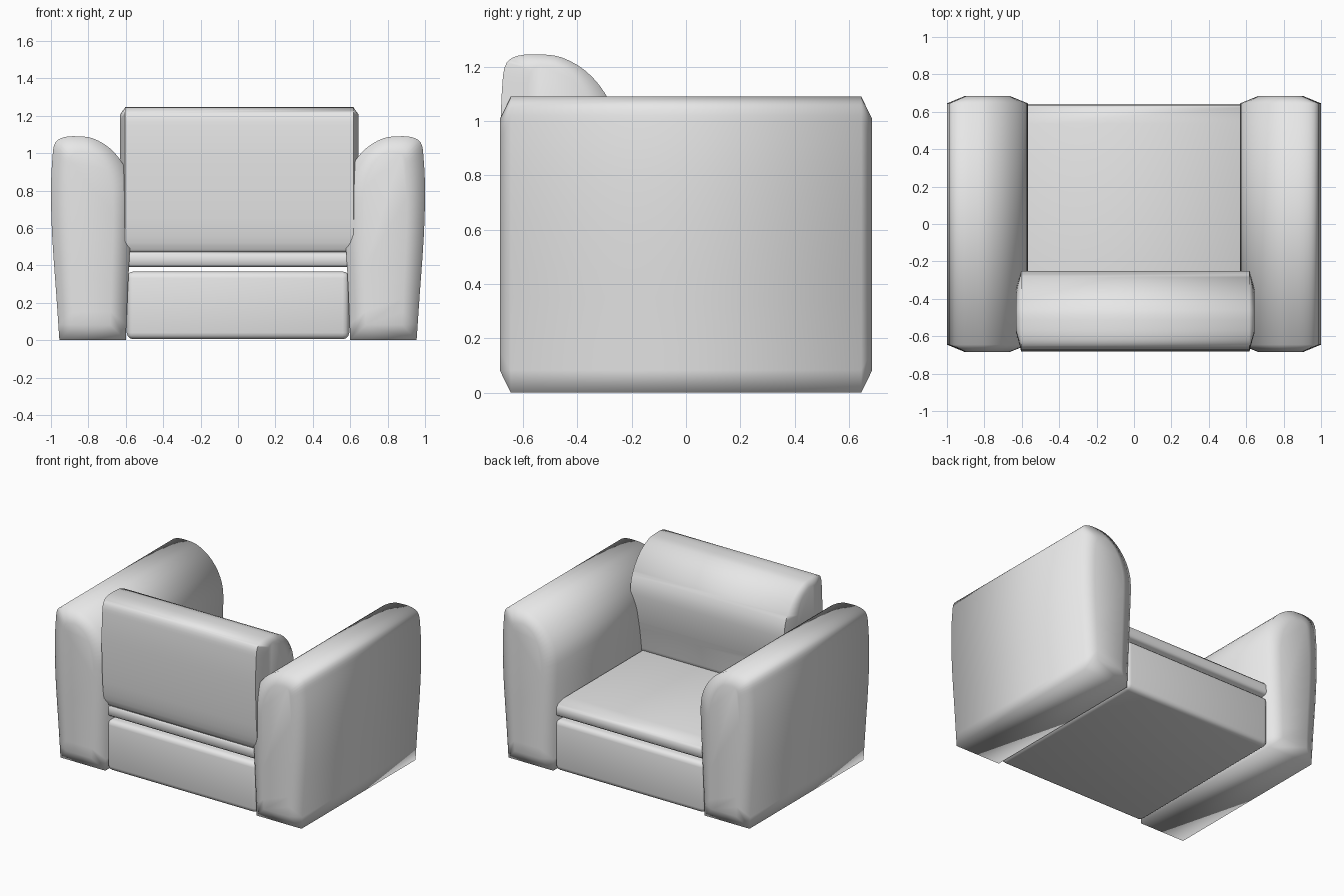
import bpy
import bmesh
import math
from mathutils import Vector
from mathutils.geometry import interpolate_bezier

if "Cube" in bpy.data.objects:
    bpy.data.objects.remove(bpy.data.objects["Cube"], do_unlink=True)

fabric = bpy.data.materials.new("grey_upholstery")
fabric.use_nodes = True
grey = (0.8, 0.8, 0.8, 1)
fabric.diffuse_color = grey
fabric.node_tree.nodes["Principled BSDF"].inputs["Base Color"].default_value = grey


def finish(bm, name, angle):
    """Turn a bmesh into a smooth shaded, upholstered object."""
    bmesh.ops.recalc_face_normals(bm, faces=bm.faces)
    mesh = bpy.data.meshes.new(name)
    bm.to_mesh(mesh)
    bm.free()
    mesh.materials.append(fabric)
    obj = bpy.data.objects.new(name, mesh)
    bpy.context.collection.objects.link(obj)
    bpy.ops.object.select_all(action='DESELECT')
    obj.select_set(True)
    bpy.context.view_layer.objects.active = obj
    bpy.ops.object.shade_smooth_by_angle(angle=math.radians(angle))
    return obj


def rounded(points, steps=3):
    """Smooth an open outline through its points."""
    pts = [Vector((u, v, 0)) for u, v in points]
    result = []
    for i in range(len(pts) - 1):
        a, b = pts[i], pts[i + 1]
        before, after = pts[max(i - 1, 0)], pts[min(i + 2, len(pts) - 1)]
        # handles are limited by the segment length to avoid overshoot
        ta = (b - before).normalized() * (b - a).length / 3
        tb = (after - a).normalized() * (b - a).length / 3
        curve = interpolate_bezier(a, a + ta, b - tb, b, steps + 1)
        result += curve[:-1]
    result.append(pts[-1])
    return [(p.x, p.y) for p in result]


def padded_panel(name, outline, half_body, half_full, shrink, place):
    """Extrude an outline and taper both ends to a smaller face."""
    cu = (min(p[0] for p in outline) + max(p[0] for p in outline)) / 2
    cv = (min(p[1] for p in outline) + max(p[1] for p in outline)) / 2
    su, sv = shrink
    bm = bmesh.new()
    rings = []
    for depth, fu, fv in ((-half_full, su, sv), (-half_body, 1, 1),
                          (half_body, 1, 1), (half_full, su, sv)):
        rings.append([bm.verts.new(place(cu + (u - cu) * fu, cv + (v - cv) * fv, depth))
                      for u, v in outline])
    for low, high in zip(rings, rings[1:]):
        for i in range(len(low)):
            j = (i + 1) % len(low)
            bm.faces.new((low[i], low[j], high[j], high[i]))
    bm.faces.new(rings[0])
    bm.faces.new(rings[-1])
    return finish(bm, name, 72)


def padded_box(name, half_x, half_y, bottom, top, bevel):
    """Box with softly rounded edges."""
    bm = bmesh.new()
    bmesh.ops.create_cube(bm, size=1)
    for v in bm.verts:
        v.co = (v.co.x * half_x * 2, v.co.y * half_y * 2,
                bottom + (v.co.z + 0.5) * (top - bottom))
    bmesh.ops.bevel(bm, geom=bm.edges[:], offset=bevel, segments=3,
                    profile=0.5, affect='EDGES')
    return finish(bm, name, 60)


# Armrests: upright outer side, top rolled towards the seat
arm_outline = rounded([
    (0.955, 0), (0.972, 0.25), (0.993, 0.55), (1.0, 0.8), (0.99, 1.0),
    (0.975, 1.06), (0.93, 1.085), (0.86, 1.09), (0.78, 1.08), (0.69, 1.03),
    (0.62, 0.95), (0.58, 0.86), (0.568, 0.77), (0.575, 0.55), (0.59, 0.25),
    (0.6, 0)])
for side, sign in (("left", 1), ("right", -1)):
    padded_panel(side + "_armrest", arm_outline, 0.645, 0.685, (0.55, 0.85),
                 lambda u, v, d: (sign * u, d, v))

# Backrest: the same roll, resting on the cushion
back_outline = rounded([
    (-0.635, 0.47), (-0.655, 0.52), (-0.672, 0.65), (-0.682, 0.95),
    (-0.675, 1.15), (-0.66, 1.215), (-0.62, 1.24), (-0.54, 1.245),
    (-0.46, 1.235), (-0.37, 1.185), (-0.3, 1.105), (-0.26, 1.015),
    (-0.25, 0.925), (-0.265, 0.78), (-0.3, 0.62), (-0.33, 0.47)])
padded_panel("backrest", back_outline, 0.61, 0.637, (0.55, 0.9),
             lambda u, v, d: (d + 0.007, u, v))

# Seat cushion: thin slab whose top slopes gently to the rim
cushion = bmesh.new()
layers = []
for z, inset in ((0.39, 0.015), (0.405, 0), (0.455, 0), (0.475, 0.015), (0.5, 0.1)):
    x, y = 0.6 - inset * 0.3, 0.637 - inset
    layers.append([cushion.verts.new((sx * x, sy * y, z))
                   for sx, sy in ((-1, -1), (1, -1), (1, 1), (-1, 1))])
for low, high in zip(layers, layers[1:]):
    for i in range(4):
        j = (i + 1) % 4
        cushion.faces.new((low[i], low[j], high[j], high[i]))
cushion.faces.new(layers[0])
cushion.faces.new(layers[-1])
finish(cushion, "seat_cushion", 50)

# Base under the cushion
padded_box("seat_base", 0.595, 0.642, 0.005, 0.367, 0.035)
